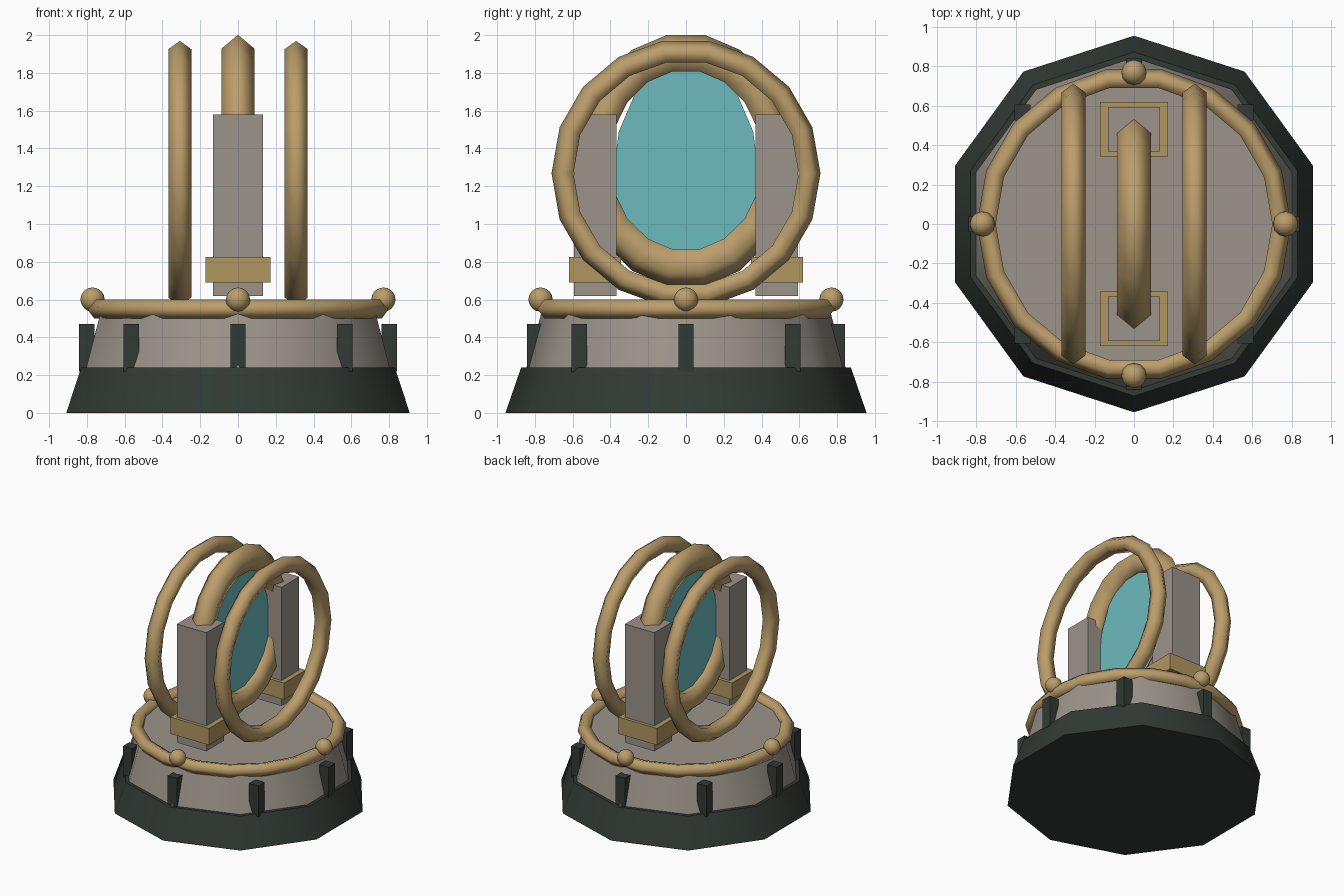
import bpy
from math import radians, sin, cos, tau

cube = bpy.data.objects.get("Cube")
if cube:
    bpy.data.objects.remove(cube)


def material(name, rgb):
    m = bpy.data.materials.new(name)
    m.use_nodes = True
    m.diffuse_color = (*rgb, 1)
    m.node_tree.nodes["Principled BSDF"].inputs["Base Color"].default_value = (*rgb, 1)
    return m


STONE = material("warm_grey_stone", (0.33, 0.295, 0.255))
DARK = material("dark_green_iron", (0.032, 0.043, 0.036))
BRASS = material("brass", (0.50, 0.34, 0.145))
GOLD = material("dull_gold", (0.44, 0.31, 0.115))
TEAL = material("teal_glow", (0.15, 0.50, 0.515))


def finish(name, mat, smooth=None):
    ob = bpy.context.object
    ob.name = name
    ob.data.materials.append(mat)
    if smooth:
        bpy.ops.object.shade_smooth_by_angle(angle=radians(smooth))
    return ob


def box(name, mat, center, size):
    bpy.ops.mesh.primitive_cube_add(size=1, location=center)
    bpy.context.object.scale = size
    return finish(name, mat)


def frustum(name, mat, r_low, r_high, z_low, z_high):
    bpy.ops.mesh.primitive_cone_add(vertices=10, radius1=r_low, radius2=r_high,
                                    depth=z_high - z_low, location=(0, 0, (z_low + z_high) / 2))
    return finish(name, mat, 40)


def ring(name, center, major, minor, upright=True, stretch=1):
    turn = (radians(90), 0, radians(90)) if upright else (0, 0, 0)
    bpy.ops.mesh.primitive_torus_add(major_segments=18, minor_segments=5, location=center,
                                     rotation=turn, major_radius=major, minor_radius=minor)
    bpy.context.object.scale.y = stretch
    return finish(name, BRASS, 180)


# Stepped ten-sided base
frustum("base_plinth", DARK, 0.956, 0.873, 0, 0.24)
frustum("base_drum", STONE, 0.847, 0.76, 0.23, 0.55)
ring("deck_rim", (0, 0, 0.55), 0.745, 0.053, upright=False)

# Lugs around the drum
for i in range(8):
    a = tau * i / 8
    box(f"drum_lug_{i + 1}", DARK, (0.8 * cos(a), 0.8 * sin(a), 0.345), (0.082, 0.082, 0.25))

# Round studs on the rim
for i in range(4):
    a = tau * i / 4
    bpy.ops.mesh.primitive_uv_sphere_add(segments=12, ring_count=8, radius=0.064,
                                         location=(0.77 * cos(a), 0.77 * sin(a), 0.6))
    finish(f"rim_stud_{i + 1}", BRASS, 180)

# Pillars with collars
for side, label in ((-1, "front"), (1, "back")):
    box(f"{label}_pillar", STONE, (0, side * 0.481, 1.1), (0.264, 0.226, 0.96))
    box(f"{label}_collar", GOLD, (0, side * 0.481, 0.758), (0.345, 0.276, 0.135))

# Upright rings
ring("portal_ring", (0, 0, 1.337), 0.48, 0.092, stretch=1.18)
for side, label in ((-1, "right"), (1, "left")):
    ring(f"{label}_ring", (side * 0.308, 0, 1.268), 0.648, 0.064)

# Portal surface
bpy.ops.mesh.primitive_cylinder_add(vertices=16, radius=1, depth=1, location=(0, 0, 1.26),
                                    rotation=(radians(90), 0, radians(90)))
bpy.context.object.scale = (0.385, 0.6, 0.02)
finish("portal_surface", TEAL)
